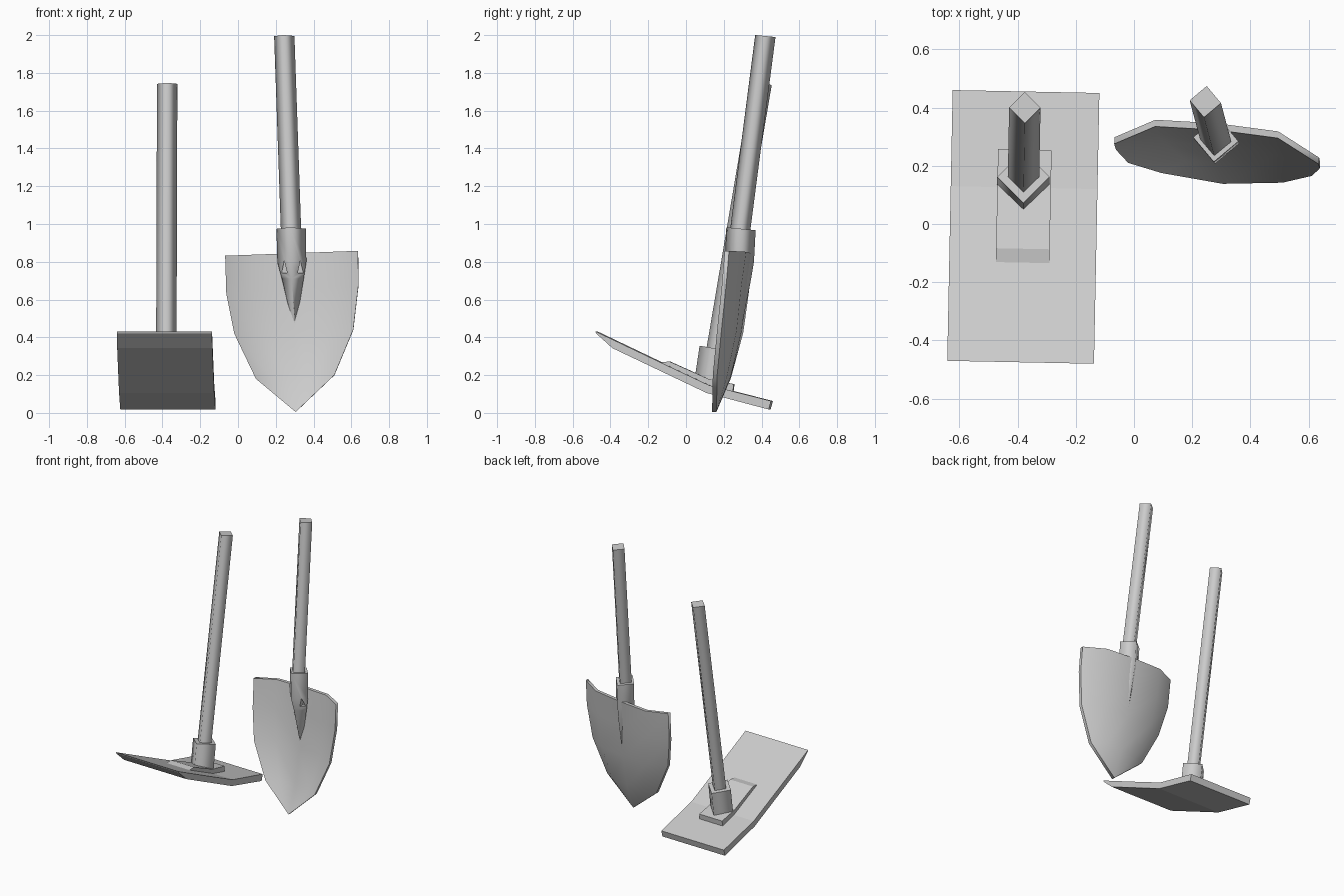
import bpy, bmesh, math
from mathutils import Vector

cube = bpy.data.objects.get("Cube")
if cube:
    bpy.data.objects.remove(cube)

steel = bpy.data.materials.new("light grey")
steel.use_nodes = True
steel.diffuse_color = (0.6, 0.6, 0.6, 1)
steel.node_tree.nodes["Principled BSDF"].inputs["Base Color"].default_value = (0.6, 0.6, 0.6, 1)


def add_object(name, bm):
    bmesh.ops.recalc_face_normals(bm, faces=bm.faces)
    mesh = bpy.data.meshes.new(name)
    bm.to_mesh(mesh)
    bm.free()
    mesh.materials.append(steel)
    obj = bpy.data.objects.new(name, mesh)
    bpy.context.collection.objects.link(obj)
    return obj


def loft(name, rings, smooth=True):
    """Join equal-sized point rings, cap both ends, keep the cap rims crisp."""
    bm = bmesh.new()
    loops = [[bm.verts.new(p) for p in ring] for ring in rings]
    n = len(loops[0])
    for a, b in zip(loops, loops[1:]):
        for i in range(n):
            j = (i + 1) % n
            bm.faces.new((a[i], a[j], b[j], b[i])).smooth = smooth
    for cap in (loops[0], loops[-1]):
        for edge in bm.faces.new(cap).edges:
            edge.smooth = False
    return add_object(name, bm)


def diamond(centre, radius, turn=0.0, tilt=0.0):
    """Four corners on the x and y axes, tipped down toward +y by tilt."""
    ring = []
    for k in range(4):
        a = math.radians(90 * k + turn)
        x, y = radius * math.cos(a), radius * math.sin(a)
        ring.append(Vector(centre) + Vector((x, y, -tilt * y)))
    return ring


def side_profile(name, points, half_width, centre_x=-0.38, skew=0.02):
    """Extrude a (y, z) outline across x, turned slightly about z."""
    rings = []
    for x in (-half_width, half_width):
        rings.append([(centre_x + x + skew * y, y - skew * x, z) for y, z in points])
    return loft(name, rings, smooth=False)


# Hoe: bent blade with a sharpened front edge, mounting plate, socket, handle
side_profile("hoe_blade", [(-0.475, 0.432), (-0.14, 0.272), (0.125, 0.147),
                           (0.455, 0.063), (0.443, 0.018), (0.115, 0.105),
                           (-0.385, 0.343), (-0.47, 0.42)], 0.252)
side_profile("hoe_plate", [(-0.14, 0.268), (-0.085, 0.272), (0.12, 0.18),
                           (0.255, 0.152), (0.25, 0.112), (0.12, 0.14)], 0.092)
loft("hoe_socket", [diamond((-0.38, 0.135, 0.16), 0.09, 0, 0.17),
                    diamond((-0.38, 0.162, 0.34), 0.09, 0, 0.17)])
loft("hoe_handle", [diamond((-0.38, 0.135, 0.18), 0.054),
                    diamond((-0.375, 0.40, 1.742), 0.054, 0, 0.1)])

# Shovel blade: dished rows from the top edge to the point
# each row: left edge, right edge, inner left y, inner right y
rows = [((-0.068, 0.275, 0.832), (0.635, 0.205, 0.858), 0.335, 0.295),
        ((-0.062, 0.255, 0.63), (0.638, 0.19, 0.68), 0.31, 0.27),
        ((-0.02, 0.21, 0.42), (0.61, 0.165, 0.44), 0.28, 0.245),
        ((0.095, 0.175, 0.18), (0.51, 0.142, 0.2), 0.215, 0.195)]
bm = bmesh.new()
grid = []
for left, right, yl, yr in rows:
    left, right = Vector(left), Vector(right)
    line = [left]
    for t in (0.2, 0.5, 0.8):
        p = left.lerp(right, t)
        p.y = yl + (yr - yl) * (t - 0.2) / 0.6
        if t == 0.5:
            p.y += 0.008
        line.append(p)
    line.append(right)
    grid.append([bm.verts.new(p) for p in line])
for a, b in zip(grid, grid[1:]):
    for i in range(4):
        bm.faces.new((a[i], a[i + 1], b[i + 1], b[i]))
tip = bm.verts.new((0.305, 0.138, 0.005))
for i in range(4):
    bm.faces.new((grid[-1][i], grid[-1][i + 1], tip))
for face in bm.faces:
    face.smooth = True
# give the sheet its thickness toward the back
front = bm.faces[:]
copy = bmesh.ops.duplicate(bm, geom=bm.verts[:] + bm.edges[:] + front)
back = [g for g in copy["geom"] if isinstance(g, bmesh.types.BMVert)]
bmesh.ops.translate(bm, verts=back, vec=(0.001, 0.023, 0))
rim = [e for e in bm.edges if e.is_boundary]
bmesh.ops.bridge_loops(bm, edges=rim)
for edge in rim:
    edge.smooth = False
add_object("shovel_blade", bm)

# Shovel socket tapering into a spine along the blade
socket = loft("shovel_socket", [diamond((0.281, 0.291, 0.975), 0.078, -5, 0.1),
                                diamond((0.285, 0.283, 0.80), 0.077, -5),
                                diamond((0.29, 0.287, 0.71), 0.058, -5),
                                diamond((0.30, 0.288, 0.45), 0.006, -5)])

# Two small triangular notches at the socket's foot
for x in (0.245, 0.33):
    triangle = [(-0.014, 0.74), (0.016, 0.74), (0, 0.805)]
    cutter = loft("notch_cutter", [[(x + dx, y, z) for dx, z in triangle]
                                   for y in (0.15, 0.285)], smooth=False)
    cutter.hide_render = True
    cut = socket.modifiers.new("notch", "BOOLEAN")
    cut.operation = "DIFFERENCE"
    cut.object = cutter
    bpy.context.view_layer.objects.active = socket
    bpy.ops.object.modifier_apply(modifier=cut.name)
    bpy.data.objects.remove(cutter)

loft("shovel_handle", [diamond((0.283, 0.278, 0.9), 0.054, -5),
                       diamond((0.245, 0.42, 1.995), 0.054, -5, 0.1)])
